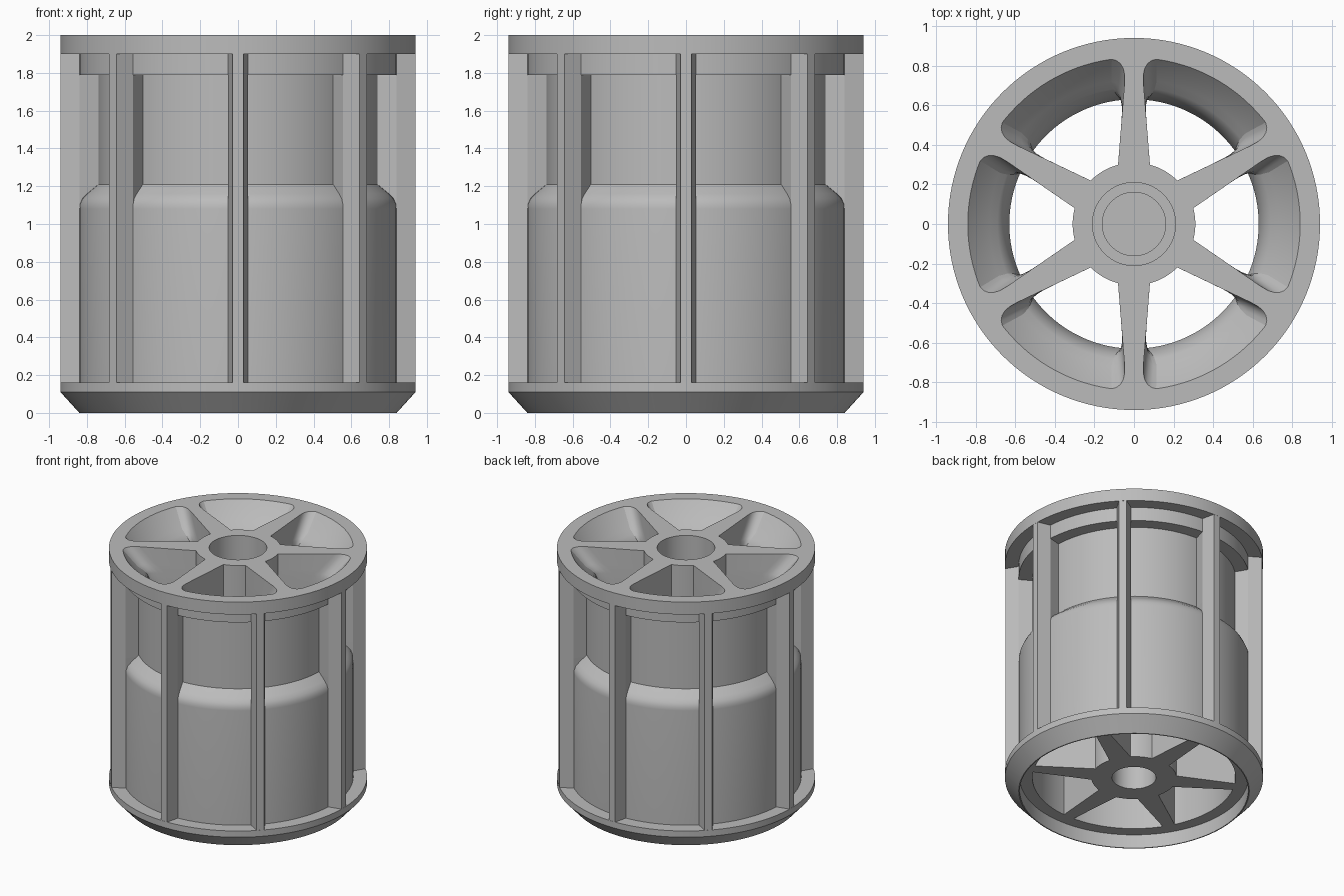
import bpy, bmesh, math

cube = bpy.data.objects.get("Cube")
if cube:
    bpy.data.objects.remove(cube, do_unlink=True)

grey = bpy.data.materials.new("plain grey")
grey.use_nodes = True
grey.diffuse_color = (0.5, 0.5, 0.5, 1)
grey.node_tree.nodes["Principled BSDF"].inputs["Base Color"].default_value = (0.5, 0.5, 0.5, 1)


def finish(name, bm, smooth=True):
    """Turn a bmesh into a shaded object."""
    bmesh.ops.remove_doubles(bm, verts=bm.verts, dist=1e-5)
    bmesh.ops.recalc_face_normals(bm, faces=bm.faces)
    mesh = bpy.data.meshes.new(name)
    bm.to_mesh(mesh)
    bm.free()
    mesh.materials.append(grey)
    obj = bpy.data.objects.new(name, mesh)
    bpy.context.collection.objects.link(obj)
    if smooth:
        bpy.ops.object.select_all(action='DESELECT')
        obj.select_set(True)
        bpy.context.view_layer.objects.active = obj
        bpy.ops.object.shade_smooth_by_angle(angle=math.radians(30))
    return obj


def skin(bm, loops, close):
    """Join neighbouring point loops with quads, either as a ring or capped."""
    rows = [[bm.verts.new(p) for p in loop] for loop in loops]
    pairs = list(zip(rows, rows[1:]))
    if close:
        pairs.append((rows[-1], rows[0]))
    else:
        bm.faces.new(rows[0])
        bm.faces.new(rows[-1])
    n = len(rows[0])
    for a, b in pairs:
        for i in range(n):
            j = (i + 1) % n
            bm.faces.new((a[i], a[j], b[j], b[i]))


def lathe(name, profile, closed, steps=128):
    """Revolve a radius/height profile about z."""
    bm = bmesh.new()
    rows = []
    for r, z in profile:
        if r == 0:
            rows.append([bm.verts.new((0, 0, z))] * steps)
        else:
            rows.append([bm.verts.new((r * math.cos(2 * math.pi * i / steps),
                                       r * math.sin(2 * math.pi * i / steps), z))
                         for i in range(steps)])
    pairs = list(zip(rows, rows[1:]))
    if closed:
        pairs.append((rows[-1], rows[0]))
    for a, b in pairs:
        for i in range(steps):
            j = (i + 1) % steps
            corners = list(dict.fromkeys((a[i], a[j], b[j], b[i])))
            bm.faces.new(corners)
    return finish(name, bm)


def radial_loft(name, layers, angle, smooth):
    """Loft mirrored half outlines (radius, half width) and point them at an angle."""
    c, s = math.cos(angle), math.sin(angle)
    loops = []
    for z, half in layers:
        outline = half + [(r, -t) for r, t in reversed(half)]
        loops.append([(r * c - t * s, r * s + t * c, z) for r, t in outline])
    bm = bmesh.new()
    skin(bm, loops, False)
    return finish(name, bm, smooth)


# Inner wall of the barrel, from bottom to top, with the flare of the spoke ends
inner_wall = [(0.74, 0.11, 0), (0.74, 1.05, 0), (0.63, 1.2, 0), (0.63, 1.68, 0),
              (0.64, 1.74, 0.2), (0.66, 1.80, 0.45), (0.69, 1.84, 0.75),
              (0.73, 1.87, 1), (0.84, 2.0, 1)]

# Barrel with top flange, shoulder, and chamfered bottom flange
outer_wall = [(0.94, 2.0), (0.94, 1.9), (0.84, 1.9), (0.84, 1.79), (0.74, 1.79),
              (0.74, 1.21), (0.80, 1.16), (0.825, 1.135), (0.838, 1.105), (0.84, 1.08),
              (0.84, 0.16), (0.94, 0.16), (0.94, 0.11), (0.84, 0), (0.832, 0), (0.832, 0.11)]
lathe("barrel", [(r, z) for r, z, f in inner_wall] + outer_wall, True)

# Hub with a stepped bore above and a plain bore below
lathe("hub", [(0, 0.45), (0.16, 0.45), (0.16, 0.5), (0.21, 0.5), (0.21, 2.0),
              (0.31, 2.0), (0.31, 0.11), (0.16, 0.11), (0.16, 0.4), (0, 0.4)], False)

# Tapered spokes whose ends flare into the rounded openings at the top
flare = [(-0.13, 0), (-0.085, 0.003), (-0.055, 0.012), (-0.03, 0.028),
         (-0.014, 0.05), (-0.006, 0.08), (0.02, 0.085)]


def spoke_outline(wall, amount):
    half = [(0.27, 0.083)]
    for dr, extra in flare:
        r = wall + dr
        half.append((r, 0.08 - 0.08 * (r - 0.31) + extra * amount))
    return half


spoke_layers = [(z, spoke_outline(r, f)) for r, z, f in inner_wall]
for i in range(6):
    radial_loft(f"spoke_{i + 1}", spoke_layers, math.radians(30 + 60 * i), True)


# Outer ribs, widest in the middle of their depth
def rib_outline(root):
    return [(root, 0.026 + 0.22 * (root - 0.74)), (0.84, 0.052), (0.939, 0.028)]


rib_layers = [(z, rib_outline(root)) for z, root in
              [(0.14, 0.80), (1.08, 0.80), (1.2, 0.71), (1.78, 0.71), (1.82, 0.80), (1.92, 0.80)]]
for i in range(8):
    radial_loft(f"outer_rib_{i + 1}", rib_layers, math.radians(45 * i), False)
